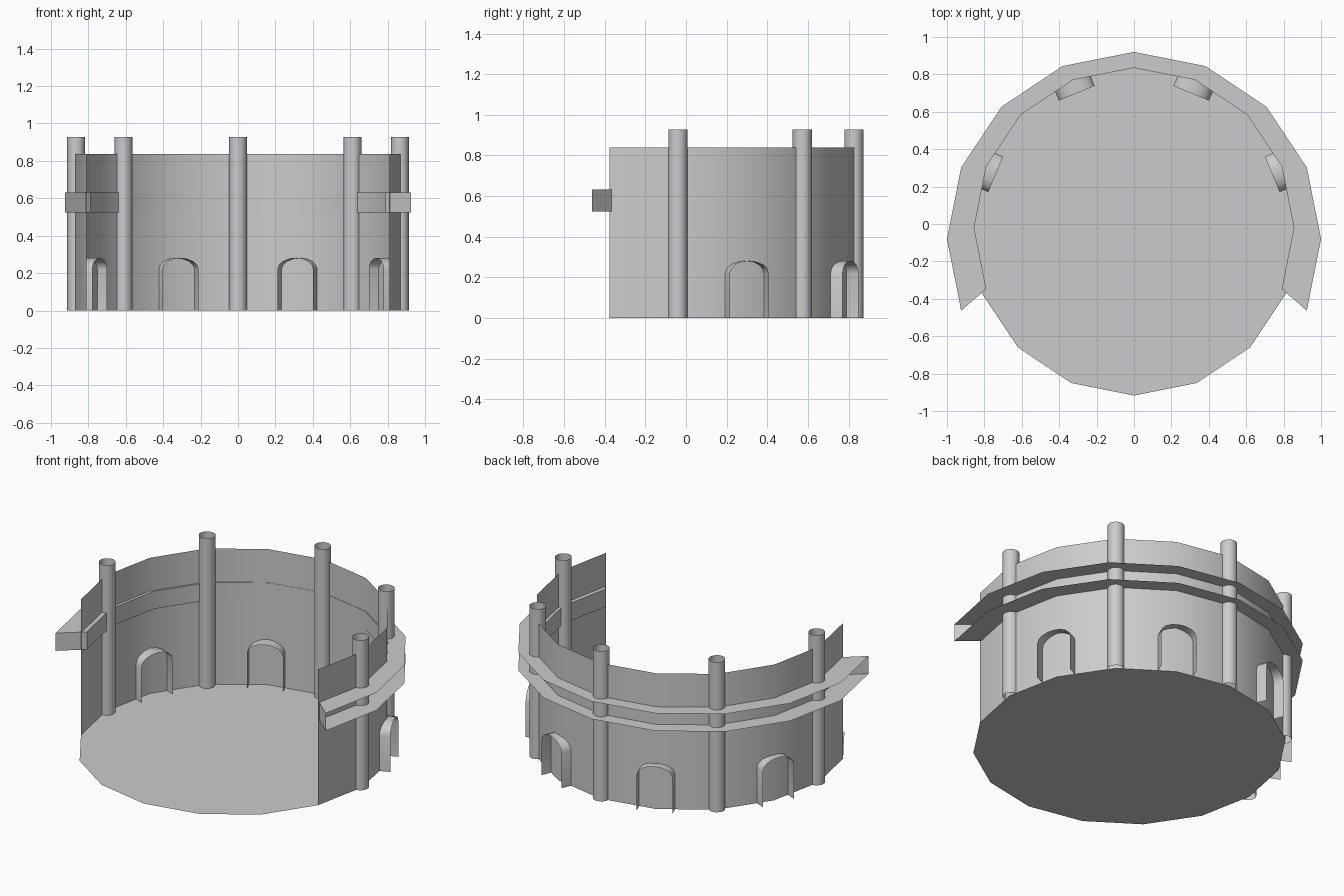
import bpy, math

if "Cube" in bpy.data.objects:
    bpy.data.objects.remove(bpy.data.objects["Cube"])

STEP = math.pi / 8                      # sixteen-sided plan
ARC = [i * STEP for i in range(-1, 10)]  # open at the front
WALL_Y, WALL_R = -0.04, 0.877


def make(name, verts, faces):
    mesh = bpy.data.meshes.new(name)
    mesh.from_pydata(verts, [], faces)
    mesh.update()
    obj = bpy.data.objects.new(name, mesh)
    bpy.context.collection.objects.link(obj)
    bpy.context.view_layer.objects.active = obj
    for o in bpy.context.selected_objects:
        o.select_set(False)
    obj.select_set(True)
    bpy.ops.object.shade_smooth_by_angle(angle=math.radians(30))
    return obj


def ring(r, cy, z, angles, cx=0.0):
    return [(cx + r * math.cos(a), cy + r * math.sin(a), z) for a in angles]


def bridge(rows, n, closed=False):
    """Quads between consecutive rows of n points."""
    last = n if closed else n - 1
    return [(k * n + i, k * n + (i + 1) % n, (k + 1) * n + (i + 1) % n, (k + 1) * n + i)
            for k in range(rows - 1) for i in range(last)]


N = len(ARC)

# Floor disc
full = [i * STEP for i in range(16)]
make("floor", ring(WALL_R, WALL_Y, 0, full), [tuple(range(16))])

# Thin curved wall
make("wall", ring(WALL_R, WALL_Y, 0, ARC) + ring(WALL_R, WALL_Y, 0.838, ARC), bridge(2, N))

# Ledge channel: lower plate, inner band, upper plate, two end caps, open outside
rows = [(1.0, -0.08, 0.523), (0.855, -0.02, 0.523), (0.855, -0.02, 0.632), (1.0, -0.08, 0.632)]
verts = [p for r, cy, z in rows for p in ring(r, cy, z, ARC)]
caps = [(0, N, 2 * N, 3 * N), (4 * N - 1, 3 * N - 1, 2 * N - 1, N - 1)]
make("ledge", verts, bridge(4, N) + caps)

# Open tube pillars along the wall
SIDES = 16
circle = [2 * math.pi * i / SIDES for i in range(SIDES)]
for k in range(5):
    a = k * math.pi / 4
    cx, cy = 0.866 * math.cos(a), WALL_Y + 0.866 * math.sin(a)
    make(f"pillar_{k + 1}", ring(0.047, cy, 0, circle, cx) + ring(0.047, cy, 0.927, circle, cx),
         bridge(2, SIDES, True))

# Arched door surrounds passing through the wall
half, spring, rise = 0.103, 0.22, 0.061
profile = [(half, 0)]
profile += [(half * math.cos(math.pi * i / 8), spring + rise * math.sin(math.pi * i / 8))
            for i in range(9)]
profile += [(-half, 0)]
for k in range(4):
    a = (2 * k + 1) * STEP
    c, s = math.cos(a), math.sin(a)
    verts = [(r * c - t * s, WALL_Y + r * s + t * c, z) for r in (0.80, 0.92) for t, z in profile]
    make(f"door_arch_{k + 1}", verts, bridge(2, len(profile)))
